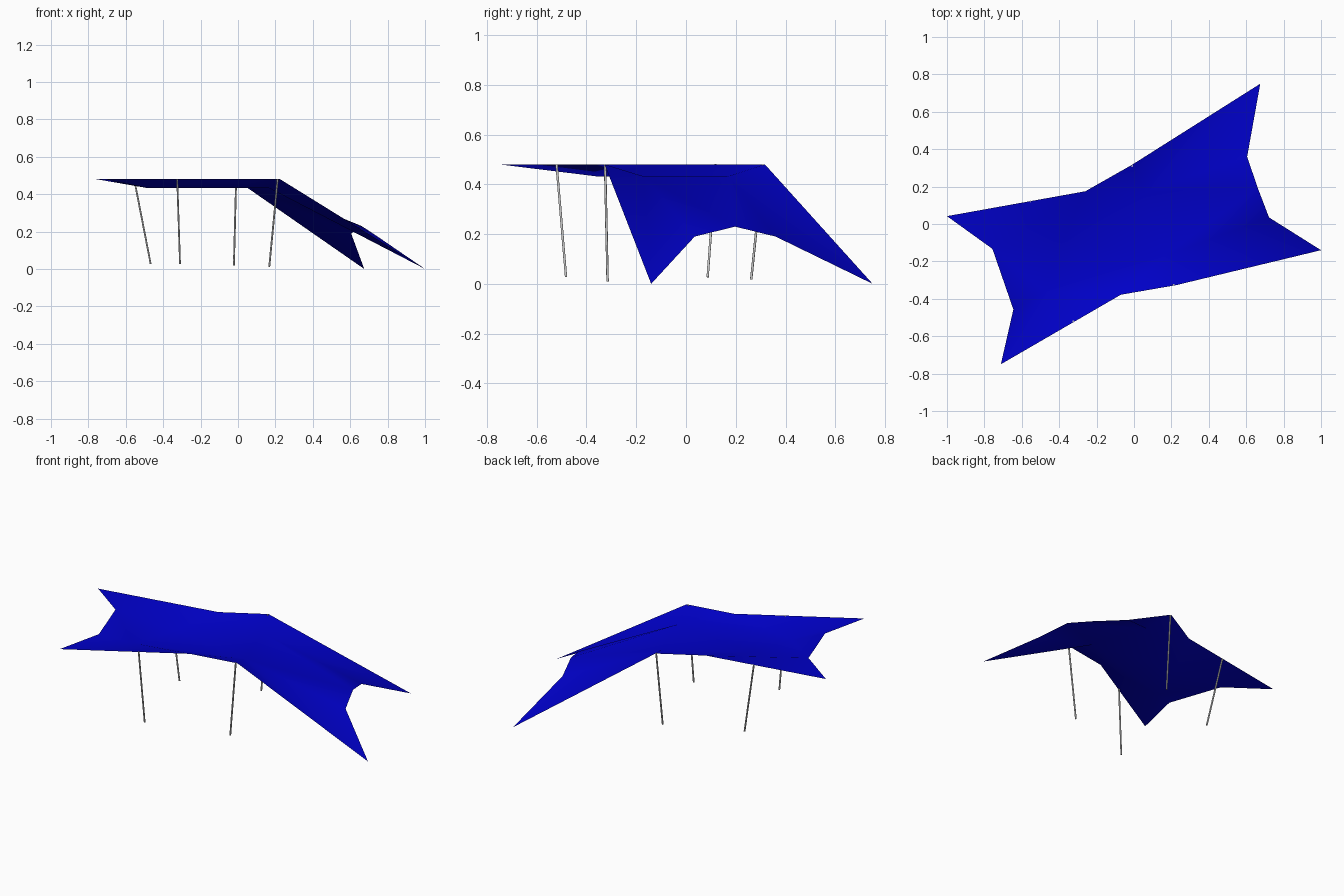
import bpy, bmesh
from mathutils import Vector

if "Cube" in bpy.data.objects:
    bpy.data.objects.remove(bpy.data.objects["Cube"], do_unlink=True)


def material(name, rgb):
    m = bpy.data.materials.new(name)
    m.use_nodes = True
    m.diffuse_color = (*rgb, 1)
    bsdf = m.node_tree.nodes["Principled BSDF"]
    bsdf.inputs["Base Color"].default_value = (*rgb, 1)
    bsdf.inputs["Roughness"].default_value = 0.8
    return m


blue = material("blue cloth", (0, 0, 0.6))
grey = material("grey metal", (0.6, 0.6, 0.6))


def add_object(name, bm, mat):
    mesh = bpy.data.meshes.new(name)
    bm.to_mesh(mesh)
    bm.free()
    mesh.materials.append(mat)
    ob = bpy.data.objects.new(name, mesh)
    bpy.context.collection.objects.link(ob)
    return ob


# Canopy: taut rim at TOP, sagging middle at LOW, slope pegged to the ground
TOP, LOW = 0.48, 0.432
points = {
    "A": (-1, 0.042, TOP), "B": (-0.26, 0.175, TOP), "C": (-0.01, 0.317, TOP),
    "D": (0.675, 0.75, 0), "E": (0.605, 0.36, 0.19), "M": (0.66, 0.197, 0.23),
    "F": (0.722, 0.035, 0.19), "G": (1, -0.14, 0), "H": (0.225, -0.327, TOP),
    "I": (-0.07, -0.378, TOP), "J": (-0.712, -0.75, TOP),
    "K": (-0.645, -0.457, TOP), "L": (-0.757, -0.133, TOP),
    # sagging inner corners
    "p": (-0.48, -0.36, LOW), "q": (-0.38, -0.09, LOW),
    "r": (0.167, -0.17, LOW), "s": (0.053, 0.17, LOW),
}
panels = ("ALB LqB LKp Lpq JKp JpI qprs Bqs Ipr IrH BsC "
          "CsD sED sME srM rFM rGF rHG").split()
bm = bmesh.new()
verts = {k: bm.verts.new(co) for k, co in points.items()}
for panel in panels:
    face = bm.faces.new([verts[k] for k in panel])
    face.normal_update()
    if face.normal.z < 0:
        face.normal_flip()
    face.smooth = True
add_object("canopy", bm, blue)


# Poles: thin leaning rods from the rim down to the ground
def pole(name, top, foot, radius=0.005):
    top, foot = Vector(top), Vector(foot)
    axis = top - foot
    bm = bmesh.new()
    bmesh.ops.create_cone(bm, cap_ends=True, segments=8, radius1=radius,
                          radius2=radius, depth=axis.length)
    for f in bm.faces:
        f.smooth = len(f.verts) == 4
    ob = add_object(name, bm, grey)
    ob.location = (top + foot) / 2
    ob.rotation_mode = "QUATERNION"
    ob.rotation_quaternion = axis.to_track_quat("Z", "Y")


pole("front_right_pole", (-0.325, -0.52, TOP), (-0.31, -0.482, 0.027))
pole("front_left_pole", (0.212, -0.325, TOP), (0.167, -0.315, 0.01))
pole("back_right_pole", (-0.555, 0.12, TOP), (-0.467, 0.087, 0.027))
pole("back_left_pole", (-0.01, 0.31, TOP), (-0.022, 0.262, 0.018))
